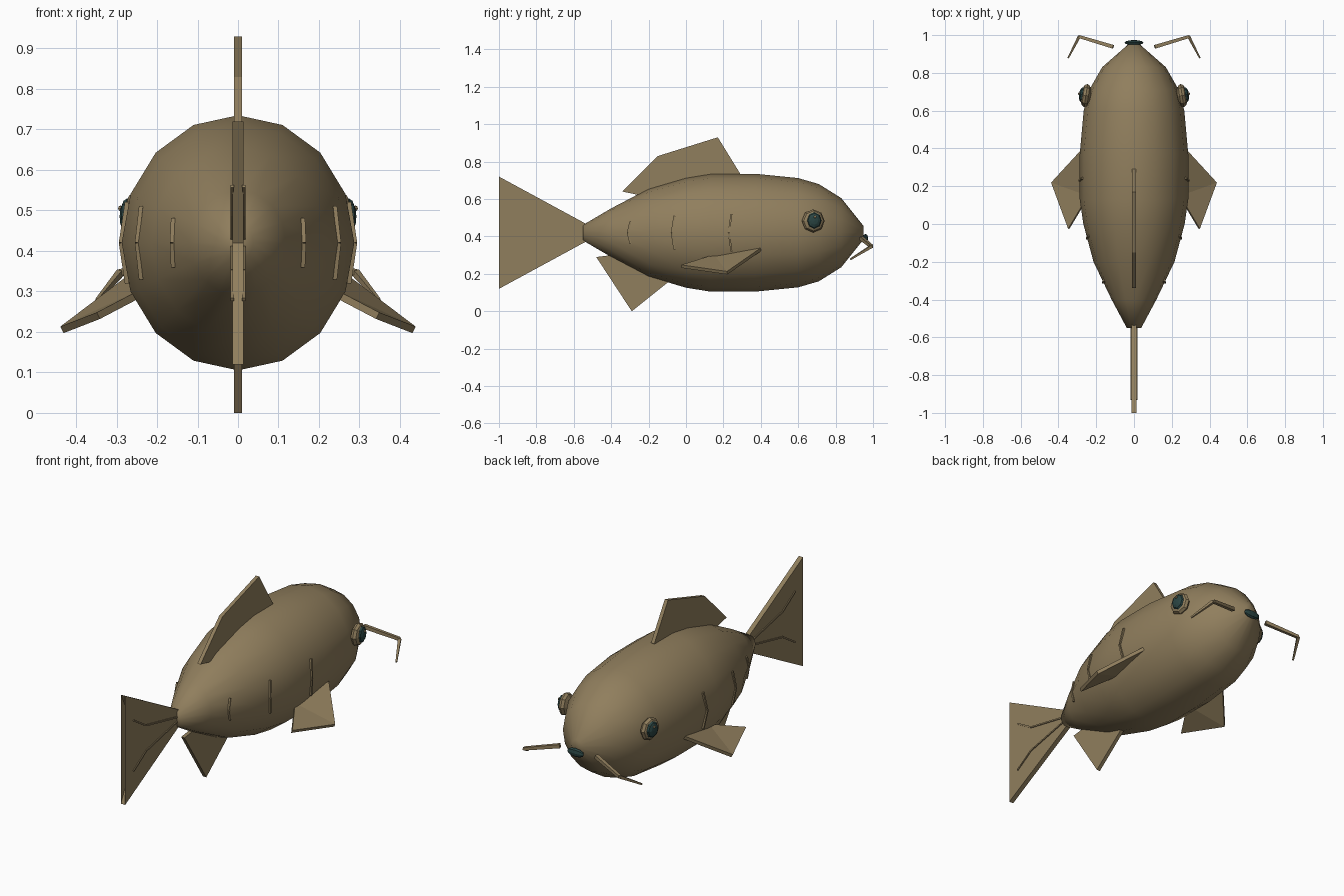
import bpy, bmesh, math
from mathutils import Vector

if "Cube" in bpy.data.objects:
    bpy.data.objects.remove(bpy.data.objects["Cube"])


def material(name, rgb):
    m = bpy.data.materials.new(name)
    m.use_nodes = True
    m.diffuse_color = (*rgb, 1)
    bsdf = next(n for n in m.node_tree.nodes if n.type == 'BSDF_PRINCIPLED')
    bsdf.inputs["Base Color"].default_value = (*rgb, 1)
    return m


TAN = material("olive tan", (0.28, 0.21, 0.11))
TEAL = material("dark teal", (0.023, 0.058, 0.055))
MID_Z = 0.42


def finish(bm, name, mat, smooth=False):
    bmesh.ops.recalc_face_normals(bm, faces=bm.faces)
    me = bpy.data.meshes.new(name)
    bm.to_mesh(me)
    bm.free()
    me.materials.append(mat)
    for p in me.polygons:
        p.use_smooth = smooth
    ob = bpy.data.objects.new(name, me)
    bpy.context.collection.objects.link(ob)
    return ob


# Body: elliptical rings of 16 along the length (y, half height)
STATIONS = [(-0.55, 0.042), (-0.4, 0.13), (-0.2, 0.235), (0, 0.294), (0.13, 0.315),
            (0.37, 0.315), (0.6, 0.292), (0.71, 0.26), (0.83, 0.185), (0.95, 0.035)]
WIDTH = 0.912


def half_height(y):
    for (y0, r0), (y1, r1) in zip(STATIONS, STATIONS[1:]):
        if y0 <= y <= y1:
            return r0 + (r1 - r0) * (y - y0) / (y1 - y0)


def side_x(y, z):
    r = half_height(y)
    return WIDTH * math.sqrt(max(r * r - (z - MID_Z) ** 2, 0))


def build_body():
    bm = bmesh.new()
    n = 16
    rings = []
    for y, r in STATIONS:
        angles = [2 * math.pi * i / n for i in range(n)]
        rings.append([bm.verts.new((WIDTH * r * math.sin(a), y, MID_Z + r * math.cos(a)))
                      for a in angles])
    for a, b in zip(rings, rings[1:]):
        for i in range(n):
            j = (i + 1) % n
            bm.faces.new((a[i], a[j], b[j], b[i]))
    bm.faces.new(rings[0])
    bm.faces.new(rings[-1])
    finish(bm, "body", TAN, True)


# Upright fins: side outlines given thickness
def upright_fin(name, outline, half):
    bm = bmesh.new()
    left, right = ([bm.verts.new((x, y, z)) for y, z in outline] for x in (half, -half))
    bm.faces.new(left)
    bm.faces.new(right)
    for i in range(len(outline)):
        j = (i + 1) % len(outline)
        bm.faces.new((left[i], left[j], right[j], right[i]))
    bmesh.ops.triangulate(bm, faces=[f for f in bm.faces if len(f.verts) > 4])
    finish(bm, name, TAN)


# Square bars joining points, for whiskers, gill lines and tail rays
def bars(name, points, radii):
    bm = bmesh.new()
    for p, q, r0, r1 in zip(points, points[1:], radii, radii[1:]):
        p, q = Vector(p), Vector(q)
        d = (q - p).normalized()
        u = d.cross(Vector((0, 0, 1)) if abs(d.z) < 0.9 else Vector((1, 0, 0))).normalized()
        v = d.cross(u)
        ends = [[bm.verts.new(c + u * a * r + v * b * r)
                 for a, b in ((1, 1), (-1, 1), (-1, -1), (1, -1))]
                for c, r in ((p, r0), (q, r1))]
        for i in range(4):
            j = (i + 1) % 4
            bm.faces.new((ends[0][i], ends[0][j], ends[1][j], ends[1][i]))
        bm.faces.new(ends[0])
        bm.faces.new(ends[1])
    finish(bm, name, TAN)


# Flattened balls, for eyes and mouth; the pole points along x before turning
def ball(name, loc, scale, mat, turn=0):
    bpy.ops.mesh.primitive_uv_sphere_add(segments=8, ring_count=6, radius=1)
    ob = bpy.context.object
    ob.name = name
    for v in ob.data.vertices:
        x, y, z = v.co
        v.co = (z * scale[0], x * scale[1], y * scale[2])
    ob.location = loc
    ob.rotation_euler.z = turn
    ob.data.materials.append(mat)


def side_fin(name, s):
    bm = bmesh.new()
    front, tip, back, root = [bm.verts.new((s * x, y, z)) for x, y, z in
                              ((0.27, 0.4, 0.33), (0.435, 0.22, 0.205),
                               (0.345, -0.025, 0.24), (0.24, 0.15, 0.295))]
    bm.faces.new((front, tip, root))
    bm.faces.new((tip, back, root))
    ob = finish(bm, name, TAN)
    mod = ob.modifiers.new("thickness", 'SOLIDIFY')
    mod.thickness = 0.018
    mod.offset = 0


build_body()
upright_fin("dorsal_fin", [(-0.34, 0.64), (-0.15, 0.83), (0.17, 0.93), (0.29, 0.735),
                           (0.2, 0.6), (-0.15, 0.6)], 0.01)
upright_fin("anal_fin", [(-0.48, 0.29), (-0.29, 0), (-0.09, 0.16), (-0.2, 0.25),
                         (-0.4, 0.3)], 0.01)
upright_fin("tail_fin", [(-0.53, 0.465), (-1, 0.72), (-0.85, 0.42), (-1, 0.12),
                         (-0.53, 0.375)], 0.013)
ball("mouth", (0, 0.96, 0.39), (0.05, 0.014, 0.024), TEAL)

for side, s in (("left", 1), ("right", -1)):
    side_fin(side + "_side_fin", s)
    # Eyes
    ball(side + "_eye", (s * 0.255, 0.68, 0.483), (0.028, 0.062, 0.062), TAN, s * 0.15)
    ball(side + "_pupil", (s * 0.273, 0.685, 0.485), (0.019, 0.04, 0.045), TEAL, s * 0.15)
    ball(side + "_eye_glint", (s * 0.29, 0.69, 0.505), (0.006, 0.007, 0.007), TAN)
    # Whiskers
    bars(side + "_whisker", [(s * 0.11, 0.938, 0.39), (s * 0.29, 0.992, 0.347),
                             (s * 0.348, 0.88, 0.278)], (0.01, 0.008, 0.004))
    # Bent gill lines on the flank
    for i, (y, h) in enumerate(((0.235, 0.1), (-0.07, 0.09), (-0.305, 0.06))):
        path = [(y + 0.008, MID_Z + h), (y - 0.006, MID_Z), (y + 0.008, MID_Z - h)]
        bars(f"{side}_gill_line_{i + 1}",
             [(s * (side_x(a, z) + 0.002), a, z) for a, z in path], (0.005,) * 3)
    # Tail rays
    for where, t in (("upper", 1), ("lower", -1)):
        path = ((-0.54, 0.01), (-0.82, 0.07), (-0.93, 0.14))
        bars(f"{side}_{where}_tail_ray",
             [(s * 0.014, y, MID_Z + t * z) for y, z in path], (0.004,) * 3)
